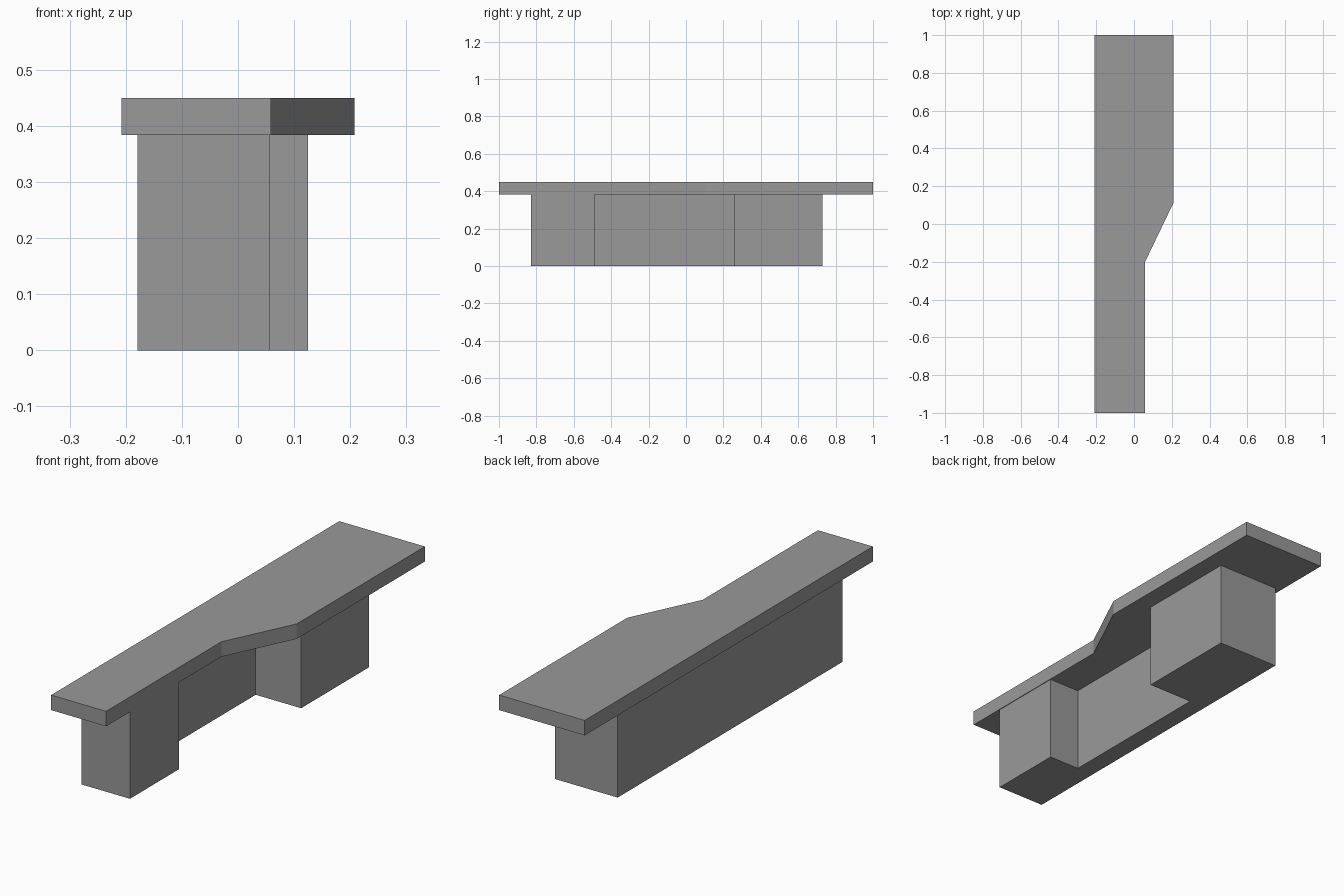
import bpy
import bmesh

cube = bpy.data.objects.get("Cube")
if cube:
    bpy.data.objects.remove(cube, do_unlink=True)

# Single plain grey
grey = bpy.data.materials.new("plain grey")
grey.use_nodes = True
colour = (0.32, 0.32, 0.32, 1)
grey.diffuse_color = colour
grey.node_tree.nodes["Principled BSDF"].inputs["Base Color"].default_value = colour


def extruded_plan(name, outline, bottom, top):
    """Raise a counter-clockwise plan outline into a solid."""
    bm = bmesh.new()
    face = bm.faces.new([bm.verts.new((x, y, bottom)) for x, y in outline])
    raised = bmesh.ops.extrude_face_region(bm, geom=[face], use_keep_orig=True)
    verts = [v for v in raised["geom"] if isinstance(v, bmesh.types.BMVert)]
    bmesh.ops.translate(bm, verts=verts, vec=(0, 0, top - bottom))
    bmesh.ops.recalc_face_normals(bm, faces=bm.faces)
    mesh = bpy.data.meshes.new(name)
    bm.to_mesh(mesh)
    bm.free()
    mesh.materials.append(grey)
    obj = bpy.data.objects.new(name, mesh)
    bpy.context.collection.objects.link(obj)
    return obj


base_height, total_height = 0.384, 0.45

# Base: narrow front block, recessed middle, wide back block
extruded_plan("counter_base", [
    (-0.179, -0.83), (0.056, -0.83), (0.056, -0.49), (-0.096, -0.49),
    (-0.096, 0.26), (0.125, 0.26), (0.125, 0.73), (-0.179, 0.73),
], 0, base_height)

# Worktop: overhanging slab that widens along a slanted edge
extruded_plan("counter_top", [
    (-0.208, -1), (0.059, -1), (0.059, -0.2),
    (0.208, 0.11), (0.208, 1), (-0.208, 1),
], base_height, total_height)
